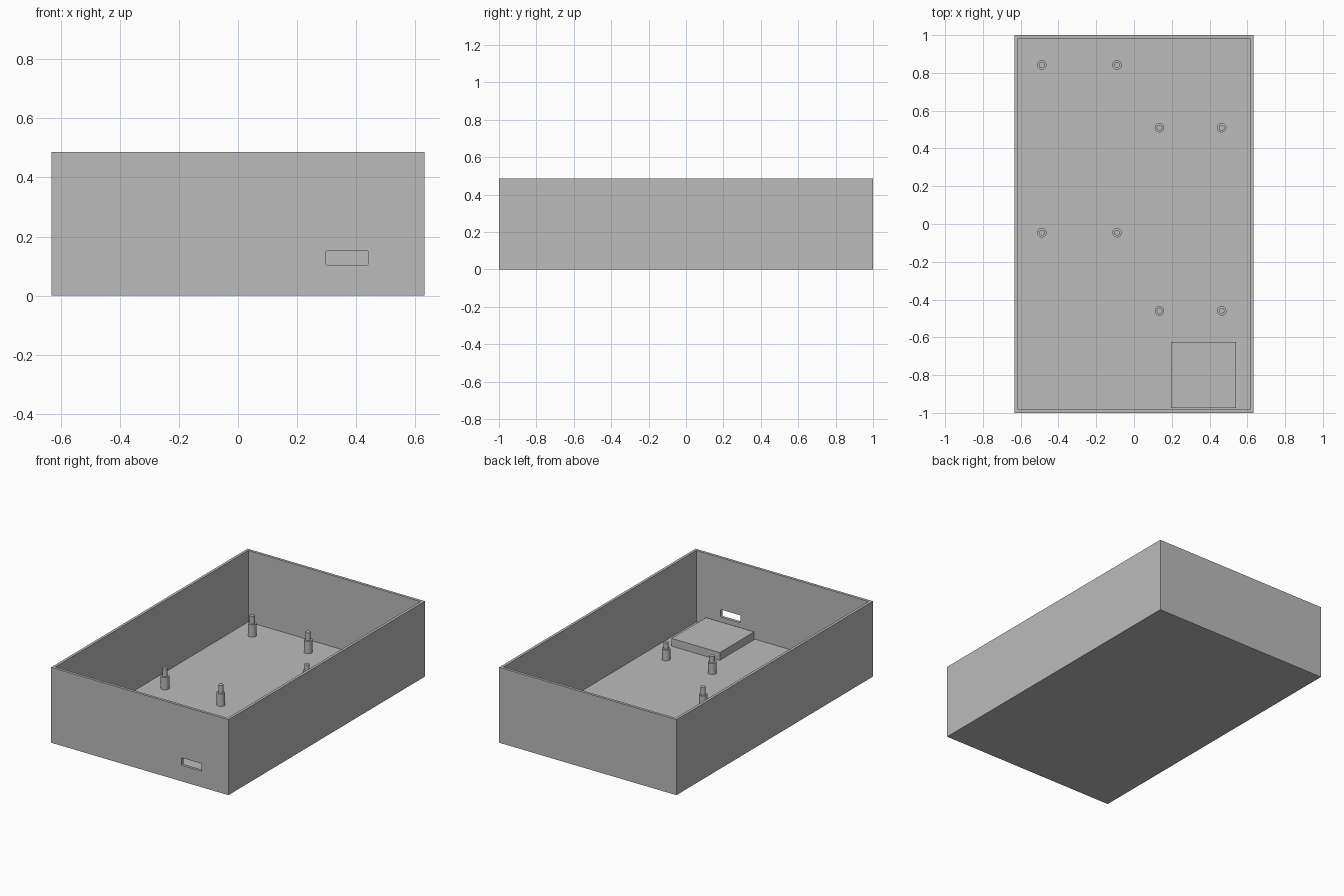
import bpy
import bmesh

if "Cube" in bpy.data.objects:
    bpy.data.objects.remove(bpy.data.objects["Cube"], do_unlink=True)

HALF_X, HALF_Y, HEIGHT = 0.632, 1.0, 0.486
WALL, FLOOR = 0.025, 0.026

grey = bpy.data.materials.new("plastic_grey")
grey.use_nodes = True
colour = (0.5, 0.5, 0.5, 1)
grey.diffuse_color = colour
grey.node_tree.nodes["Principled BSDF"].inputs["Base Color"].default_value = colour


def finish(name, bm):
    mesh = bpy.data.meshes.new(name)
    bm.to_mesh(mesh)
    bm.free()
    mesh.materials.append(grey)
    obj = bpy.data.objects.new(name, mesh)
    bpy.context.collection.objects.link(obj)
    return obj


def box_bmesh(low, high):
    bm = bmesh.new()
    bmesh.ops.create_cube(bm, size=1)
    for v in bm.verts:
        v.co = [(a + b) / 2 + c * (b - a) for a, b, c in zip(low, high, v.co)]
    return bm


# Open tray: inset the top face, then push it down to the floor
bm = box_bmesh((-HALF_X, -HALF_Y, 0), (HALF_X, HALF_Y, HEIGHT))
top = max(bm.faces, key=lambda f: f.calc_center_median().z)
bmesh.ops.inset_region(bm, faces=[top], thickness=WALL)
for v in top.verts:
    v.co.z = HEIGHT
walls = bmesh.ops.extrude_face_region(bm, geom=[top])["geom"]
for v in (g for g in walls if isinstance(g, bmesh.types.BMVert)):
    v.co.z = FLOOR
if top.is_valid:
    bmesh.ops.delete(bm, geom=[top], context="FACES_ONLY")
bmesh.ops.recalc_face_normals(bm, faces=bm.faces)
tray = finish("tray", bm)

# Port slot through the front wall, with slightly rounded corners
bm = box_bmesh((0.298, -HALF_Y - 0.02, 0.104), (0.441, -HALF_Y + 0.045, 0.152))
across = [e for e in bm.edges if abs(e.verts[0].co.y - e.verts[1].co.y) > 0.01]
bmesh.ops.bevel(bm, geom=across, offset=0.004, segments=3, profile=0.5, affect="EDGES")
cutter = finish("port_cutter", bm)
cutter.hide_render = True
cutter.hide_viewport = True
cut = tray.modifiers.new("port_slot", "BOOLEAN")
cut.object = cutter
cut.solver = "EXACT"

# Raised pad behind the port
finish("port_pad", box_bmesh((0.197, -HALF_Y + WALL, FLOOR - 0.005), (0.541, -0.625, 0.076)))


# Stepped mounting posts: a wide base and a narrow locating pin
def post(name, x, y, shoulder, tip):
    profile = [(0.025, FLOOR - 0.005), (0.025, shoulder), (0.015, shoulder), (0.015, tip)]
    bm = bmesh.new()
    sides = 32
    rings = []
    for radius, z in profile:
        ring = bmesh.ops.create_circle(bm, segments=sides, radius=radius)["verts"]
        for v in ring:
            v.co.x, v.co.y, v.co.z = v.co.x + x, v.co.y + y, z
        rings.append(ring)
    for lower, upper in zip(rings, rings[1:]):
        for i in range(sides):
            j = (i + 1) % sides
            bm.faces.new((lower[i], lower[j], upper[j], upper[i]))
    bm.faces.new(rings[0])
    bm.faces.new(rings[-1])
    bmesh.ops.recalc_face_normals(bm, faces=bm.faces)
    obj = finish(name, bm)
    bpy.context.view_layer.objects.active = obj
    obj.select_set(True)
    bpy.ops.object.shade_smooth_by_angle()
    obj.select_set(False)


bpy.ops.object.select_all(action="DESELECT")
for x in (-0.488, -0.09):
    for y in (-0.046, 0.842):
        post("tall_post", x, y, 0.106, 0.156)
for x in (0.135, 0.464):
    for y in (-0.46, 0.51):
        post("short_post", x, y, 0.096, 0.136)
